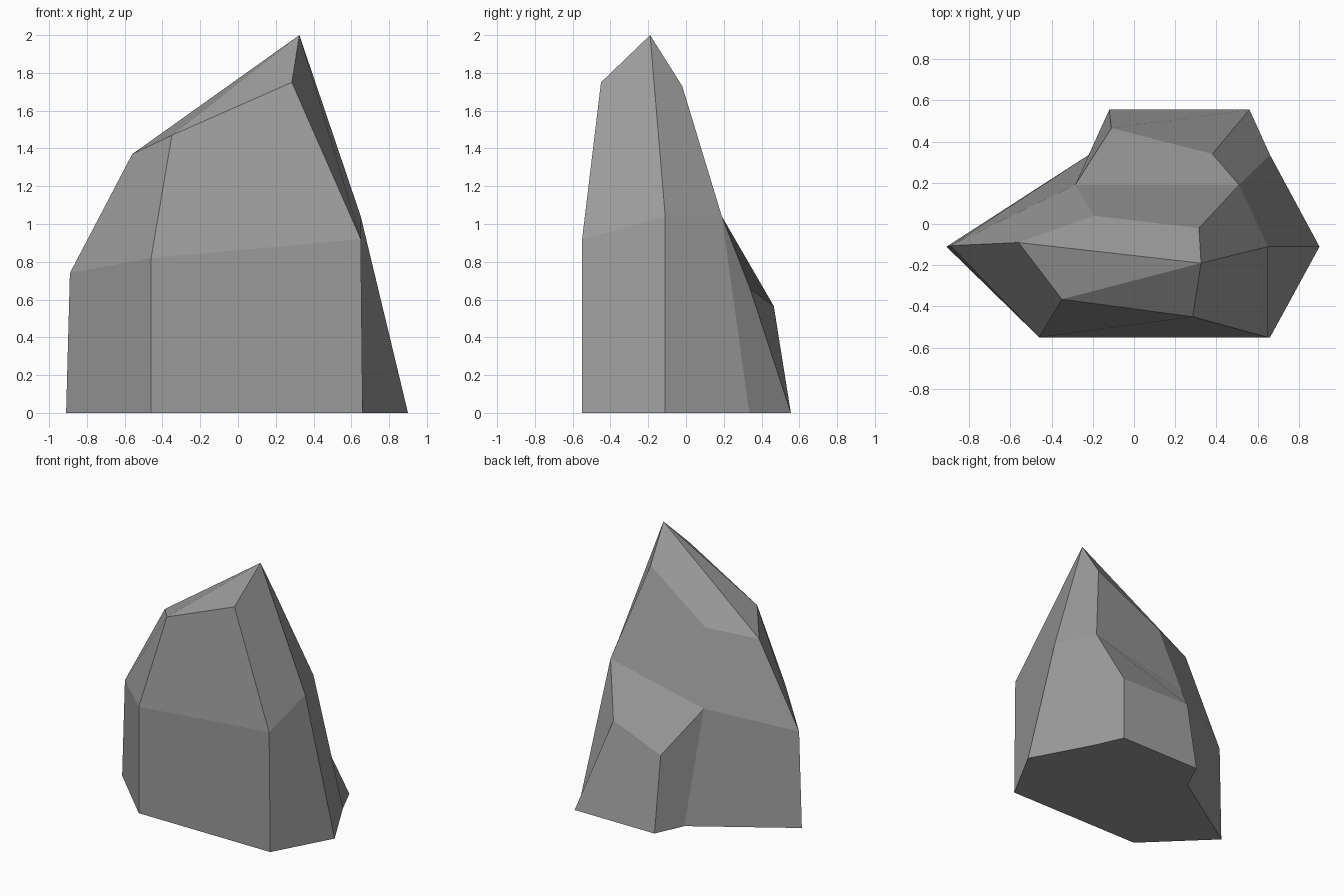
import bpy
import bmesh

default_cube = bpy.data.objects.get("Cube")
if default_cube:
    bpy.data.objects.remove(default_cube, do_unlink=True)


def make_material(name, colour):
    material = bpy.data.materials.new(name)
    material.use_nodes = True
    material.diffuse_color = colour
    shader = next(node for node in material.node_tree.nodes if node.type == "BSDF_PRINCIPLED")
    shader.inputs["Base Color"].default_value = colour
    shader.inputs["Roughness"].default_value = 0.9
    return material


def add_ring(mesh_builder, points):
    return [mesh_builder.verts.new(point) for point in points]


def bridge_rings(mesh_builder, lower, upper):
    """Join two closed rings of equal length with a band of facets."""
    count = len(lower)
    for i in range(count):
        following = (i + 1) % count
        mesh_builder.faces.new((lower[i], lower[following], upper[following], upper[i]))


# Outlines run counter-clockwise from the right-hand corner
foot_outline = [(-0.91, -0.11), (-0.46, -0.55), (0.66, -0.55), (0.9, -0.11),
                (0.66, 0.335), (0.56, 0.555), (-0.12, 0.555), (-0.22, 0.335)]

waist_points = [(-0.89, -0.105, 0.74), (-0.46, -0.55, 0.82), (0.65, -0.55, 0.92),
                (0.65, -0.11, 1.04), (0.51, 0.19, 1.04), (0.38, 0.34, 0.655),
                (-0.11, 0.465, 0.565), (-0.285, 0.19, 0.865)]

crown_points = [(-0.56, -0.09, 1.37), (-0.35, -0.365, 1.47), (0.285, -0.45, 1.75),
                (0.325, -0.19, 2), (0.315, -0.02, 1.73), (-0.195, 0.04, 1.41)]

builder = bmesh.new()
foot = add_ring(builder, [(x, y, 0) for x, y in foot_outline])
waist = add_ring(builder, waist_points)
crown = add_ring(builder, crown_points)
ridge_start, front_right, front_left, peak, back_left, back_right = crown

# Lower walls and underside
bridge_rings(builder, foot, waist)
builder.faces.new(list(reversed(foot)))

# Sloping ledge on the back
builder.faces.new(waist[4:])

# Upper walls, which skip the two outer corners of the ledge
bridge_rings(builder, waist[:5] + waist[7:], crown)

# Crown: facets either side of the ridge
builder.faces.new((ridge_start, front_right, peak))
builder.faces.new((front_right, front_left, peak))
builder.faces.new((ridge_start, peak, back_left, back_right))

bmesh.ops.recalc_face_normals(builder, faces=builder.faces[:])
rock_mesh = bpy.data.meshes.new("rock")
builder.to_mesh(rock_mesh)
builder.free()

rock = bpy.data.objects.new("rock", rock_mesh)
bpy.context.collection.objects.link(rock)
rock_mesh.materials.append(make_material("stone grey", (0.33, 0.33, 0.33, 1)))
